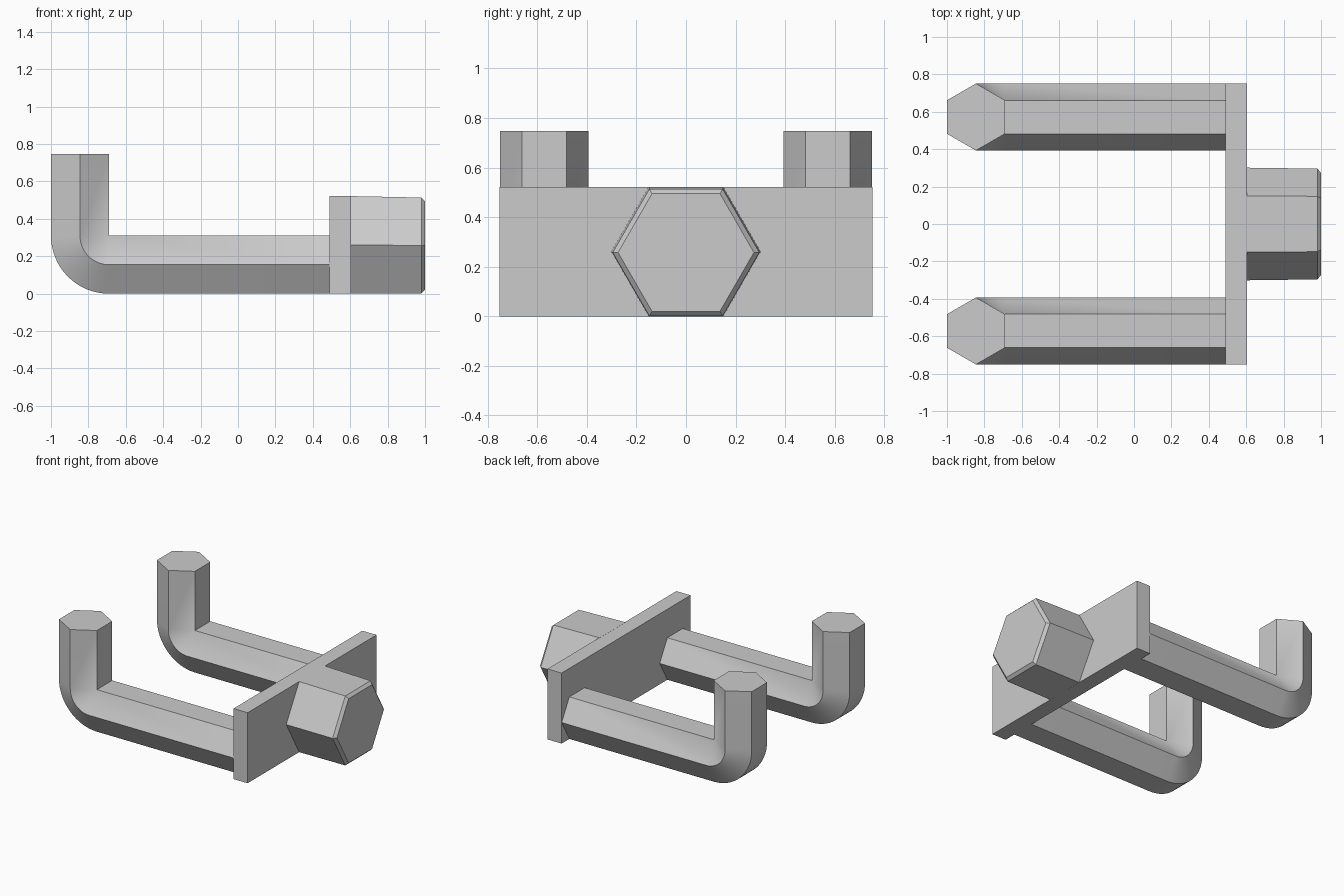
import bpy, bmesh
from math import sin, cos, pi, radians
from mathutils import Vector

cube = bpy.data.objects.get("Cube")
if cube:
    bpy.data.objects.remove(cube, do_unlink=True)

steel = bpy.data.materials.new("grey_steel")
steel.use_nodes = True
GREY = (0.6, 0.6, 0.6, 1)
steel.diffuse_color = GREY
steel.node_tree.nodes["Principled BSDF"].inputs["Base Color"].default_value = GREY


def skin(name, rings, smooth=False):
    """Join equal rings of points into a closed, capped solid."""
    bm = bmesh.new()
    loops = [[bm.verts.new(p) for p in ring] for ring in rings]
    n = len(loops[0])
    for a, b in zip(loops, loops[1:]):
        for i in range(n):
            j = (i + 1) % n
            bm.faces.new((a[i], a[j], b[j], b[i]))
    bm.faces.new(loops[0])
    bm.faces.new(loops[-1])
    bmesh.ops.remove_doubles(bm, verts=bm.verts, dist=0.0005)
    bmesh.ops.recalc_face_normals(bm, faces=bm.faces)
    mesh = bpy.data.meshes.new(name)
    bm.to_mesh(mesh)
    bm.free()
    mesh.materials.append(steel)
    obj = bpy.data.objects.new(name, mesh)
    bpy.context.collection.objects.link(obj)
    if smooth:
        bpy.ops.object.select_all(action="DESELECT")
        obj.select_set(True)
        bpy.context.view_layer.objects.active = obj
        bpy.ops.object.shade_smooth_by_angle(angle=radians(30))
    return obj


def hexagon(radius):
    return [(radius * cos(i * pi / 3), radius * sin(i * pi / 3)) for i in range(6)]


# Hooked prongs: hexagonal bar bent a quarter turn about its inner corner
BAR = 0.179
APOTHEM = BAR * cos(pi / 6)
PIVOT = Vector((-1 + 2 * APOTHEM, 0, 2 * APOTHEM))
STEPS = 16


def bar_ring(y, angle, shift):
    out = Vector((-sin(angle), 0, -cos(angle)))
    return [PIVOT + shift + out * (APOTHEM + v) + Vector((0, y + u, 0))
            for u, v in hexagon(BAR)]


def prong(name, y):
    rings = [bar_ring(y, 0, Vector((0.5 - PIVOT.x, 0, 0)))]
    rings += [bar_ring(y, i / STEPS * pi / 2, Vector()) for i in range(STEPS + 1)]
    rings.append(bar_ring(y, pi / 2, Vector((0, 0, 0.747 - PIVOT.z))))
    skin(name, rings, smooth=True)


prong("front_prong", -0.572)
prong("back_prong", 0.572)

# Cross plate joining the prongs
skin("cross_plate", [[(x, -0.752, 0), (x, 0.752, 0), (x, 0.752, 0.521), (x, -0.752, 0.521)]
                     for x in (0.49, 0.605)])

# Hexagonal stub, slightly tapered, with a chamfered end
sections = [(0.6, 0.301, 0.261), (0.98, 0.296, 0.2575), (1.0, 0.274, 0.2575)]
skin("hex_stub", [[(x, u, z + v) for u, v in hexagon(r)] for x, r, z in sections])
